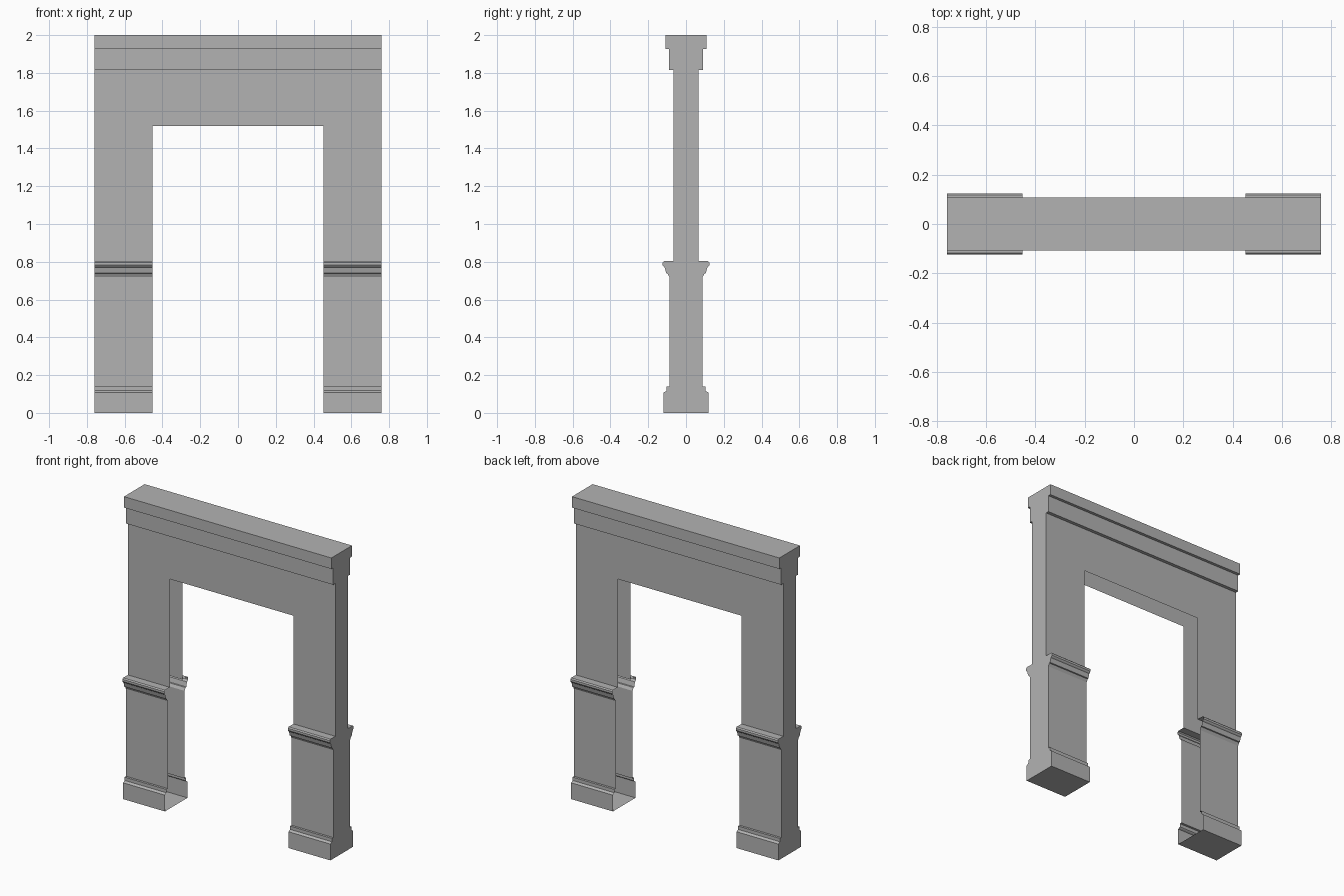
import bpy
import bmesh

cube = bpy.data.objects.get("Cube")
if cube:
    bpy.data.objects.remove(cube, do_unlink=True)

OUTER, INNER = 0.76, 0.453        # half width of the frame and of the opening
WALL_Y = 0.067                    # half thickness of the wall
CAP_Z, SOFFIT_Z, CORNICE_Z, TOP_Z = 0.803, 1.52, 1.815, 2.0

stone = bpy.data.materials.new("grey_stone")
stone.use_nodes = True
GREY = (0.45, 0.45, 0.45, 1)
stone.diffuse_color = GREY
stone.node_tree.nodes["Principled BSDF"].inputs["Base Color"].default_value = GREY


def finish(name, bm):
    mesh = bpy.data.meshes.new(name)
    bm.to_mesh(mesh)
    bm.free()
    mesh.materials.append(stone)
    obj = bpy.data.objects.new(name, mesh)
    bpy.context.collection.objects.link(obj)
    return obj


def extrude_profile(name, path, x0, x1, cap_left, cap_right):
    """Sweep an open (y, z) path along x, closing only the chosen ends."""
    bm = bmesh.new()
    a = [bm.verts.new((x0, y, z)) for y, z in path]
    b = [bm.verts.new((x1, y, z)) for y, z in path]
    for i in range(len(path) - 1):
        bm.faces.new((a[i], a[i + 1], b[i + 1], b[i]))
    if cap_left:
        bm.faces.new(b)
    if cap_right:
        bm.faces.new(a[::-1])
    return finish(name, bm)


# Piers: moulded cap, plain shaft, stepped plinth; hollow towards the opening
pier_half = [(WALL_Y, CAP_Z), (0.117, CAP_Z), (0.124, 0.796), (0.124, 0.782),
             (0.119, 0.775), (0.113, 0.77), (0.105, 0.74), (0.098, 0.738),
             (0.088, 0.72), (0.088, 0.14), (0.103, 0.14), (0.103, 0.118),
             (0.108, 0.113), (0.118, 0.108), (0.118, 0)]
pier = [(-y, z) for y, z in pier_half] + pier_half[::-1]
extrude_profile("left_pier", pier, INNER, OUTER, True, False)
extrude_profile("right_pier", pier, -OUTER, -INNER, False, True)

# Cornice: two stepped bands across the full width
cornice_half = [(WALL_Y, CORNICE_Z), (0.089, CORNICE_Z), (0.089, 1.927),
                (0.108, 1.927), (0.108, TOP_Z)]
cornice = cornice_half + [(-y, z) for y, z in cornice_half[::-1]]
extrude_profile("cornice", cornice, -OUTER, OUTER, True, True)

# Wall: front and back sheets around the opening, joined at the outer ends
outline = [(-OUTER, CAP_Z), (-INNER, CAP_Z), (-INNER, SOFFIT_Z), (INNER, SOFFIT_Z),
           (INNER, CAP_Z), (OUTER, CAP_Z), (OUTER, CORNICE_Z), (-OUTER, CORNICE_Z)]
bm = bmesh.new()
front = [bm.verts.new((x, -WALL_Y, z)) for x, z in outline]
back = [bm.verts.new((x, WALL_Y, z)) for x, z in outline]
bm.faces.new(front)
bm.faces.new(back[::-1])
for i, j in ((5, 6), (7, 0)):
    bm.faces.new((front[i], back[i], back[j], front[j]))
finish("wall", bm)
